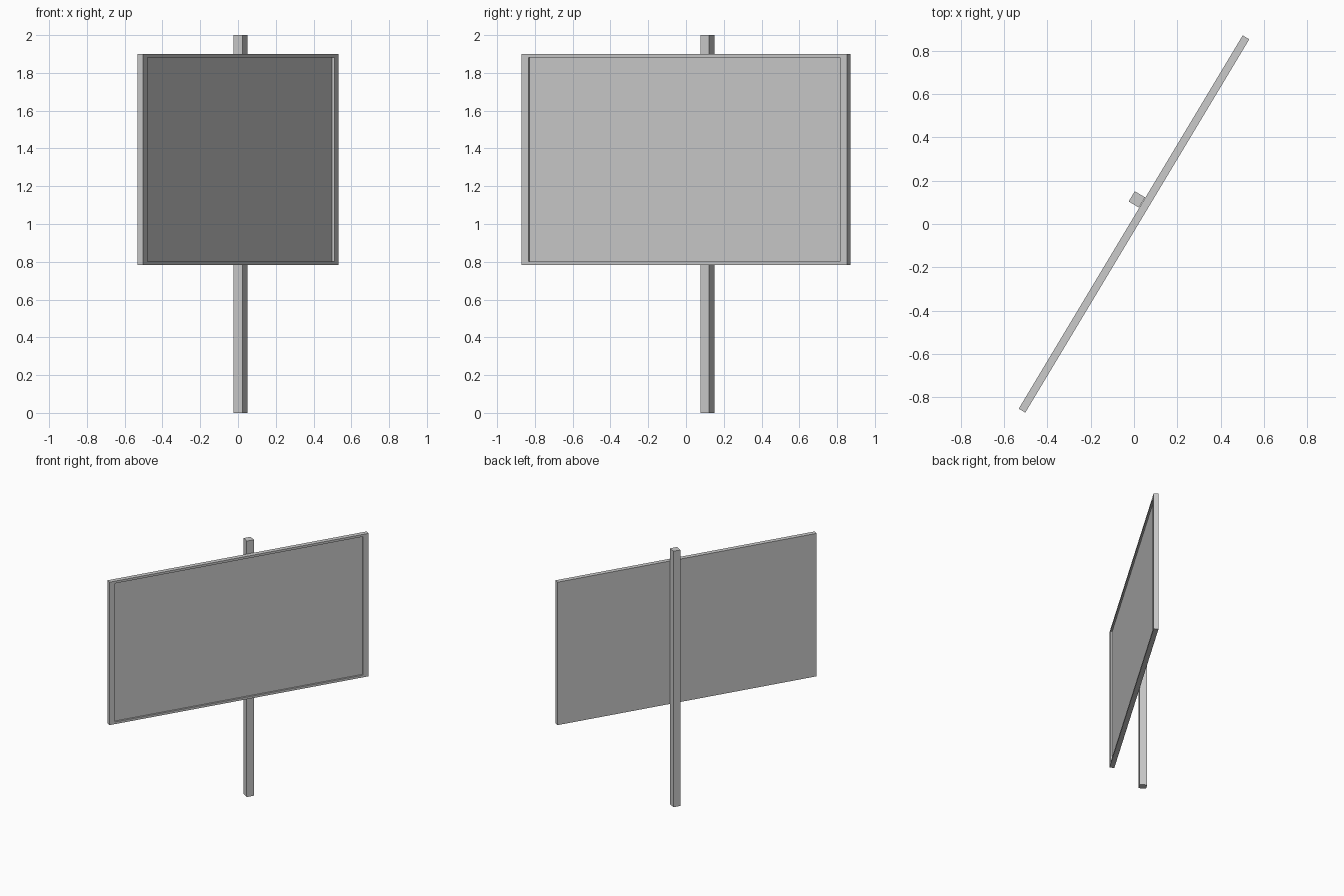
import bpy, bmesh
from math import radians
from mathutils import Matrix

cube = bpy.data.objects.get("Cube")
if cube:
    bpy.data.objects.remove(cube, do_unlink=True)

grey = bpy.data.materials.new("plain grey")
grey.use_nodes = True
colour = (0.6, 0.6, 0.6, 1)
grey.diffuse_color = colour
grey.node_tree.nodes["Principled BSDF"].inputs["Base Color"].default_value = colour

TURN = Matrix.Rotation(radians(59.04), 4, 'Z')
LENGTH, THICK = 2.01, 0.035
BOTTOM, TOP = 0.783, 1.9
SIDE_RIM, END_RIM, RECESS = 0.025, 0.05, 0.013


def box(bm, size, centre):
    matrix = Matrix.Translation(centre) @ Matrix.Diagonal((*size, 1))
    bmesh.ops.create_cube(bm, size=1, matrix=matrix)


def finish(bm, name):
    bmesh.ops.recalc_face_normals(bm, faces=bm.faces)
    mesh = bpy.data.meshes.new(name)
    bm.to_mesh(mesh)
    bm.free()
    mesh.materials.append(grey)
    obj = bpy.data.objects.new(name, mesh)
    obj.matrix_world = TURN
    bpy.context.collection.objects.link(obj)


# Sign board: a slab whose front face is inset and pushed in to leave a rim
bm = bmesh.new()
box(bm, (LENGTH, THICK, TOP - BOTTOM), (0, 0, (TOP + BOTTOM) / 2))
front = min(bm.faces, key=lambda f: f.calc_center_median().y)
bmesh.ops.inset_region(bm, faces=[front], thickness=SIDE_RIM)
for v in front.verts:
    v.co.x -= (END_RIM - SIDE_RIM) * (1 if v.co.x > 0 else -1)
wall = bmesh.ops.extrude_discrete_faces(bm, faces=[front])["faces"][0]
for v in wall.verts:
    v.co.y += RECESS
finish(bm, "sign_board")

# Square post standing behind the board
bm = bmesh.new()
box(bm, (0.055, 0.055, 2), (0.104, 0.047, 1))
finish(bm, "post")
